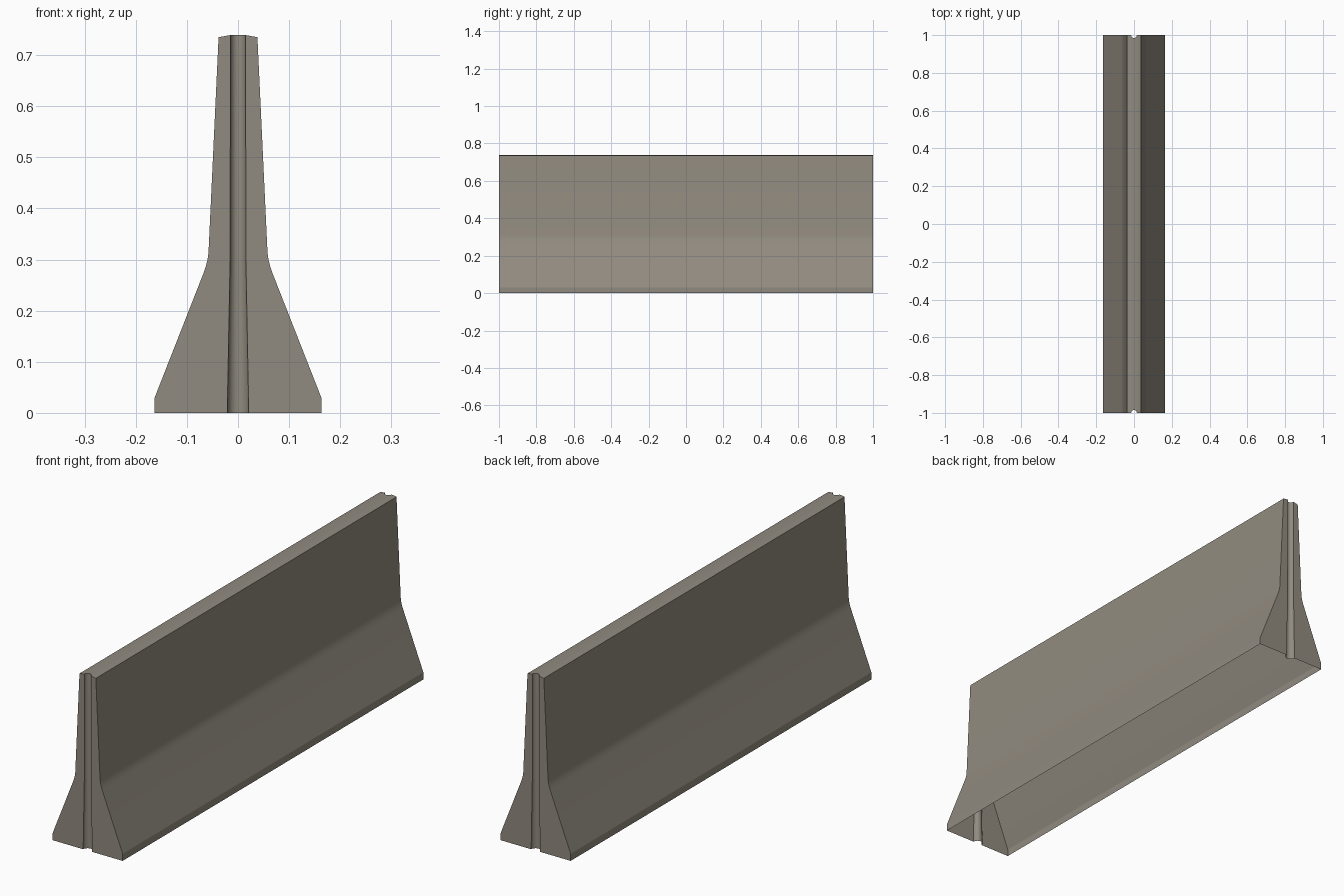
import bpy, bmesh, math

if "Cube" in bpy.data.objects:
    bpy.data.objects.remove(bpy.data.objects["Cube"])

SEG = 10          # segments in each end groove
HALF_LEN = 1.0

# Levels of the barrier: height, half width, groove radius
LEVELS = [
    (0.0, 0.163, 0.021),
    (0.03, 0.163, 0.0205),
    (0.272, 0.068, 0.016),
    (0.285, 0.0635, 0.0158),
    (0.298, 0.060, 0.0156),
    (0.312, 0.0578, 0.0155),
    (0.735, 0.038, 0.0148),
]
CROWN = 0.739     # height of the slightly raised top strip


def outline(z, w, g, groove_z):
    """Counter-clockwise plan outline with a half-round groove at each end."""
    pts = []
    for s in (1, -1):
        pts += [(s * w, -s * HALF_LEN, z), (s * w, s * HALF_LEN, z)]
        for i in range(SEG + 1):
            a = math.pi * i / SEG
            pts.append((s * g * math.cos(a),
                        s * (HALF_LEN - g * math.sin(a)), groove_z))
    return pts


bm = bmesh.new()
rings = []
for n, (z, w, g) in enumerate(LEVELS):
    gz = CROWN if n == len(LEVELS) - 1 else z
    rings.append([bm.verts.new(p) for p in outline(z, w, g, gz)])

# Side walls, ends and grooves (the underside is open)
count = len(rings[0])
for lo, hi in zip(rings, rings[1:]):
    for i in range(count):
        j = (i + 1) % count
        bm.faces.new((lo[i], lo[j], hi[j], hi[i]))

# Top: two sloping strips and a flat strip between the grooves
top = rings[-1]
h = count // 2
bm.faces.new((top[0], top[1], top[2], top[-1]))
bm.faces.new((top[h], top[h + 1], top[h + 2], top[h - 1]))
bm.faces.new(top[2:h] + top[h + 2:])

mesh = bpy.data.meshes.new("concrete_barrier")
bm.to_mesh(mesh)
bm.free()
barrier = bpy.data.objects.new("concrete_barrier", mesh)
bpy.context.collection.objects.link(barrier)

concrete = bpy.data.materials.new("warm grey concrete")
concrete.diffuse_color = (0.285, 0.258, 0.214, 1)
concrete.use_nodes = True
concrete.node_tree.nodes["Principled BSDF"].inputs["Base Color"].default_value = concrete.diffuse_color
mesh.materials.append(concrete)

# Round bend and grooves stay smooth, kerb and edges stay sharp
bpy.context.view_layer.objects.active = barrier
barrier.select_set(True)
bpy.ops.object.shade_smooth_by_angle(angle=math.radians(20))
